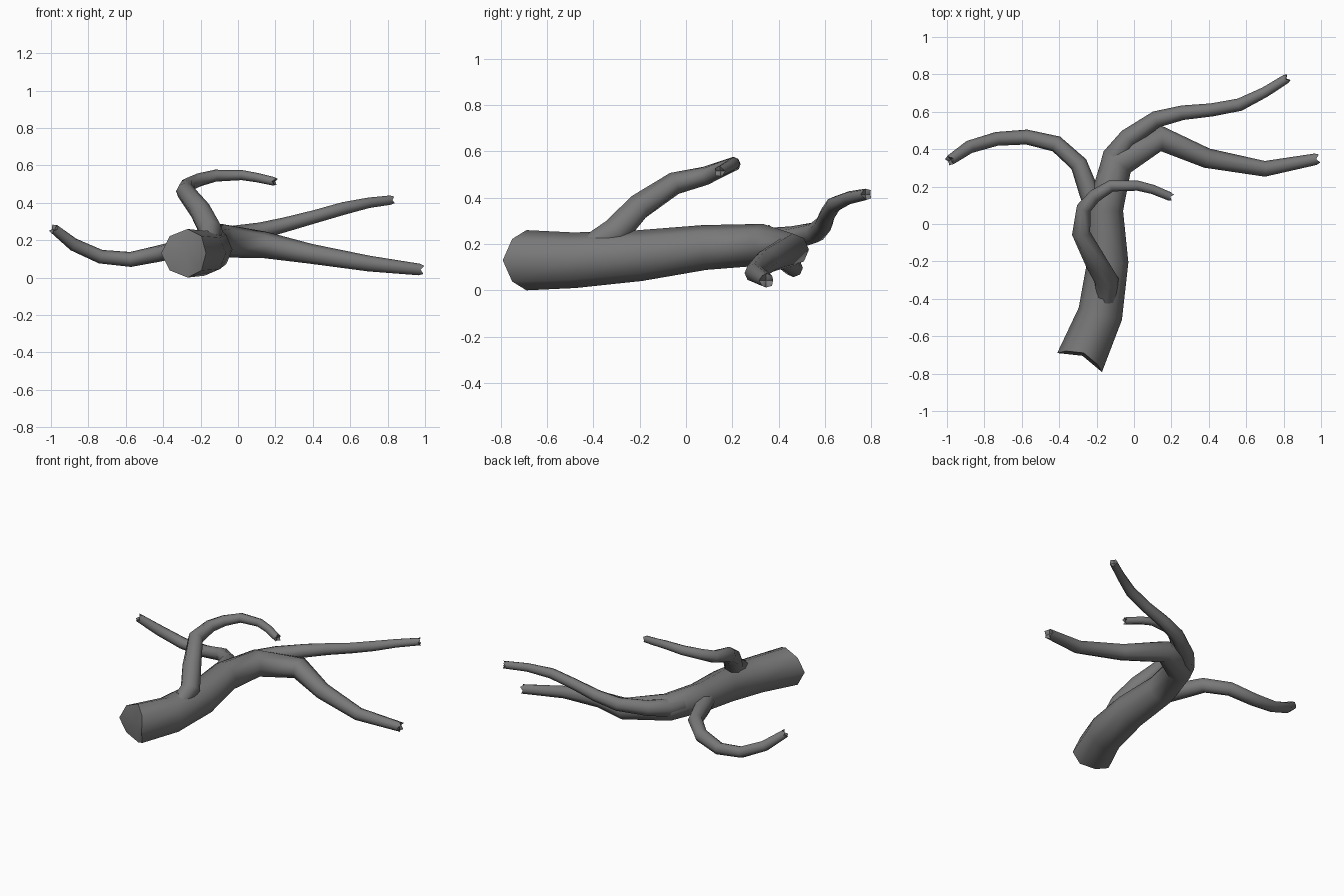
import bpy, bmesh
from math import cos, sin, pi, radians
from mathutils import Vector

SIDES = 8

# Dark bark
bark = bpy.data.materials.new("bark")
bark.diffuse_color = (0.19, 0.19, 0.19, 1)


def limb(name, path, start_jag=0.0, end_jag=0.0):
    """Tapered tube through (x, y, z, radius) points with broken ends."""
    pts = [Vector(p[:3]) for p in path]
    n = len(pts)
    bm = bmesh.new()
    rings, axes = [], []
    for i, c in enumerate(pts):
        a = (c - pts[i - 1]).normalized() if i else Vector()
        b = (pts[i + 1] - c).normalized() if i < n - 1 else Vector()
        t = (a + b).normalized()
        side = t.cross(Vector((0, 0, 1))).normalized()
        up = side.cross(t)
        ring = []
        for k in range(SIDES):
            ang = 2 * pi * k / SIDES
            co = c + (side * cos(ang) + up * sin(ang)) * path[i][3]
            if i == 0:
                co -= t * start_jag * cos(2 * ang)
            elif i == n - 1:
                co += t * end_jag * (1 if k % 2 else -1)
            ring.append(bm.verts.new(co))
        rings.append(ring)
        axes.append(t)
    for r0, r1 in zip(rings, rings[1:]):
        for k in range(SIDES):
            j = (k + 1) % SIDES
            bm.faces.new((r0[k], r0[j], r1[j], r1[k]))
    # Fan caps, slightly sunken at the broken ends
    for ring, c in ((rings[0], pts[0] + axes[0] * start_jag * 0.4),
                    (rings[-1], pts[-1] - axes[-1] * end_jag)):
        mid = bm.verts.new(c)
        for k in range(SIDES):
            bm.faces.new((ring[k], ring[(k + 1) % SIDES], mid))
    bmesh.ops.recalc_face_normals(bm, faces=bm.faces)
    me = bpy.data.meshes.new(name)
    bm.to_mesh(me)
    bm.free()
    me.materials.append(bark)
    ob = bpy.data.objects.new(name, me)
    bpy.context.collection.objects.link(ob)
    bpy.ops.object.select_all(action='DESELECT')
    ob.select_set(True)
    bpy.context.view_layer.objects.active = ob
    bpy.ops.object.shade_smooth_by_angle(angle=radians(62))


# Trunk running on into the long right-hand limb
limb("trunk", [
    (-0.28, -0.715, 0.13, 0.13), (-0.18, -0.48, 0.13, 0.12),
    (-0.14, -0.20, 0.15, 0.11), (-0.155, 0.08, 0.185, 0.097),
    (-0.09, 0.33, 0.197, 0.09), (0.14, 0.46, 0.175, 0.071),
    (0.39, 0.352, 0.127, 0.053), (0.70, 0.295, 0.075, 0.042),
    (0.98, 0.348, 0.042, 0.031)], 0.028, 0.01)

# Rear branch rising to the right
limb("rear_branch", [
    (-0.14, 0.26, 0.20, 0.055), (-0.11, 0.36, 0.21, 0.06),
    (-0.03, 0.46, 0.225, 0.052), (0.12, 0.56, 0.25, 0.045),
    (0.26, 0.595, 0.285, 0.039), (0.415, 0.61, 0.327, 0.035),
    (0.565, 0.638, 0.37, 0.034), (0.70, 0.705, 0.40, 0.028),
    (0.82, 0.78, 0.415, 0.025)], 0, 0.008)

# Left branch curling outward
limb("left_branch", [
    (-0.17, 0.0, 0.175, 0.06), (-0.24, 0.17, 0.17, 0.054),
    (-0.295, 0.32, 0.16, 0.047), (-0.415, 0.428, 0.13, 0.044),
    (-0.575, 0.465, 0.097, 0.04), (-0.735, 0.455, 0.112, 0.037),
    (-0.88, 0.412, 0.177, 0.035), (-0.985, 0.34, 0.262, 0.028)], 0, 0.008)

# Upper branch arching over the trunk
limb("upper_branch", [
    (-0.15, -0.40, 0.195, 0.055), (-0.145, -0.305, 0.25, 0.064),
    (-0.203, -0.205, 0.36, 0.058), (-0.283, -0.05, 0.462, 0.049),
    (-0.268, 0.085, 0.495, 0.04), (-0.21, 0.15, 0.522, 0.036),
    (-0.12, 0.205, 0.545, 0.032), (0.02, 0.205, 0.548, 0.027),
    (0.10, 0.185, 0.535, 0.025), (0.197, 0.145, 0.513, 0.023)], 0, 0.008)
